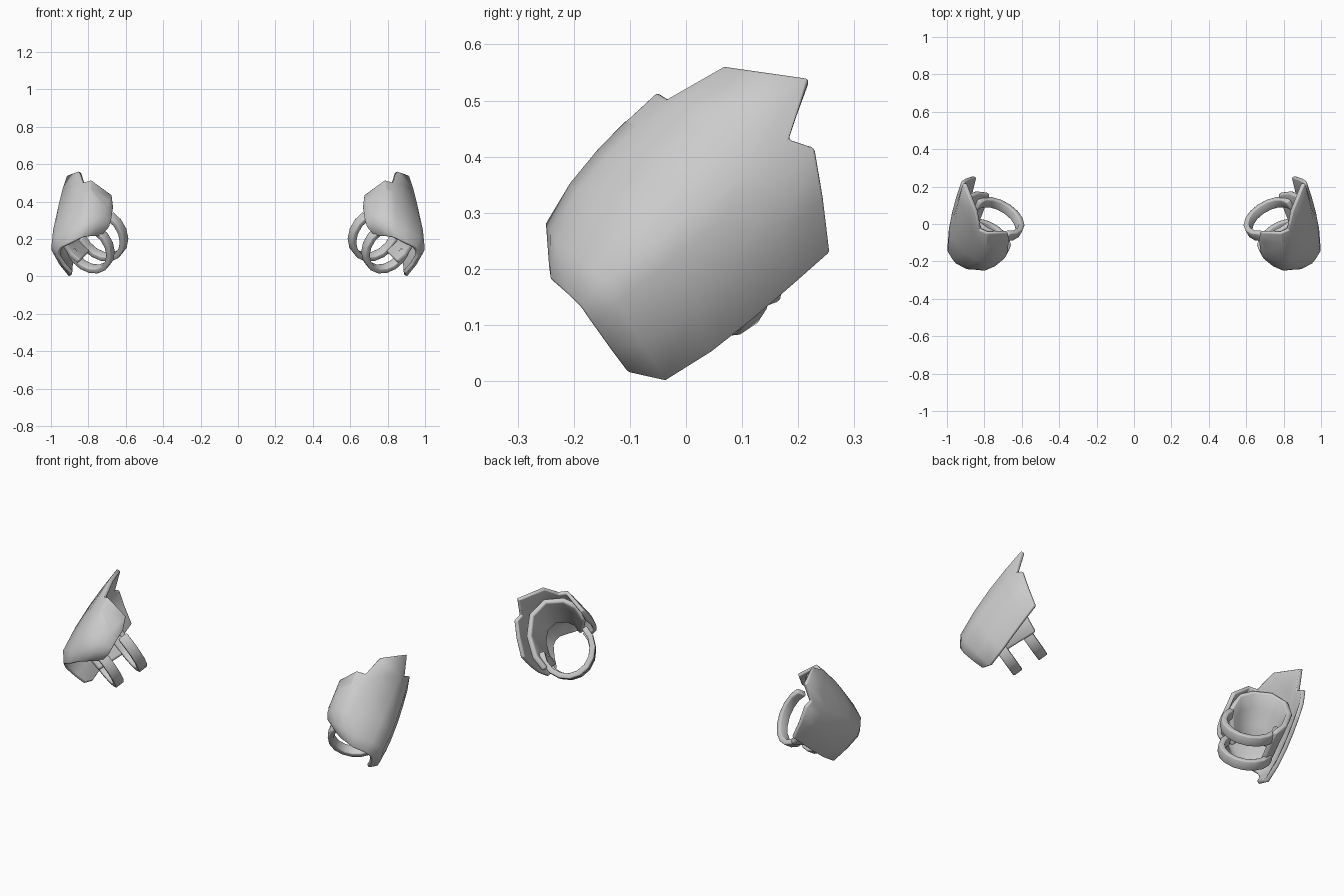
import bpy
import math
from mathutils import Vector

cube = bpy.data.objects.get("Cube")
if cube:
    bpy.data.objects.remove(cube, do_unlink=True)

metal = bpy.data.materials.new("grey_metal")
metal.use_nodes = True
GREY = (0.6, 0.6, 0.6, 1)
metal.diffuse_color = GREY
metal.node_tree.nodes["Principled BSDF"].inputs["Base Color"].default_value = GREY

# Forearm frame: across, over and along the slanted arm
ACROSS = Vector((-0.866, -0.5, 0))
OVER = Vector((0.25, -0.433, 0.866))
ALONG = Vector((-0.433, 0.75, 0.5))
ORIGIN = Vector((0.587, 0.264, 0.393))


def place(p, q, t):
    return ORIGIN + ACROSS * p + OVER * q + ALONG * t


def sheet(name, grid, thickness, bevel):
    """Skin a grid of points, thicken it mostly inward and mirror it to the other arm."""
    cols, rows = len(grid), len(grid[0])
    verts = [place(*pt) for line in grid for pt in line]
    faces = []
    for i in range(cols - 1):
        for j in range(rows - 1):
            a, b = i * rows + j, (i + 1) * rows + j
            faces.append((a, b, b + 1, a + 1))
    mesh = bpy.data.meshes.new(name)
    mesh.from_pydata(verts, [], faces)
    mesh.materials.append(metal)
    obj = bpy.data.objects.new(name, mesh)
    bpy.context.collection.objects.link(obj)
    solid = obj.modifiers.new("thickness", 'SOLIDIFY')
    solid.thickness = thickness
    solid.offset = 0.5
    soft = obj.modifiers.new("soft_edges", 'BEVEL')
    soft.width = bevel
    soft.segments = 2
    soft.angle_limit = math.radians(50)
    obj.modifiers.new("other_arm", 'MIRROR')
    bpy.ops.object.select_all(action='DESELECT')
    obj.select_set(True)
    bpy.context.view_layer.objects.active = obj
    bpy.ops.object.shade_smooth_by_angle(angle=math.radians(50))


def loft(front, rear, steps, bulge=0.0):
    """Lines from front edge to rear edge, swelling outward near the front."""
    grid = []
    for a, b in zip(front, rear):
        line = []
        for s in range(steps + 1):
            f = s / steps
            pt = Vector(a).lerp(Vector(b), f)
            swell = 1 + bulge * math.sin(math.pi * f ** 0.7)
            line.append((pt.x * swell, pt.y * swell, pt.z))
        grid.append(line)
    return grid


# Outer plate: wraps the arm, flares to a spiked rear edge, front lip turned in
front_edge = [(-.12, -.13, -.556), (-.145, -.045, -.575), (-.158, .05, -.59), (-.145, .09, -.59),
              (-.11, .13, -.59), (-.02, .16, -.575), (.03, .17, -.55), (.07, .175, -.53),
              (.105, .15, -.49), (.13, .105, -.44)]
rear_edge = [(-.228, -.07, -.204), (-.255, .03, -.18), (-.268, .117, -.158), (-.245, .15, -.185),
             (-.256, .226, -.1), (-.13, .293, -.175), (-.06, .28, -.27), (-.015, .287, -.26),
             (.075, .19, -.25), (.1, .145, -.31)]
plate = loft(front_edge, rear_edge, 4, 0.07)
for line in plate:
    p, q, t = line[0]
    line.insert(0, (p * .68, q * .68, t - .04))
sheet("outer_plate", plate, 0.022, 0.006)

# Inner shell: smooth half tube lining the plate, cut back beside the straps
arch = [(-.12, -.125, -.28), (-.175, -.06, -.27), (-.21, .05, -.26), (-.2, .16, -.26),
        (-.13, .238, -.26), (-.03, .25, -.265), (.04, .22, -.275), (.085, .155, -.32)]
sheet("inner_shell", loft([(p * .7, q * .65, -.5) for p, q, t in arch], arch, 3), 0.03, 0.01)

# Two straps slung under the arm, from one side of the shell to the other
for name, t, size in (("rear_strap", -.322, 1.0), ("front_strap", -.468, .93)):
    arc = []
    for k in range(11):
        a = math.radians(50 - 22 * k)
        p, q = -.005 + .14 * math.cos(a) * size, -.005 + .152 * math.sin(a) * size
        arc.append([(p, q, t - .027), (p, q, t + .027)])
    sheet(name, arc, 0.03, 0.006)
